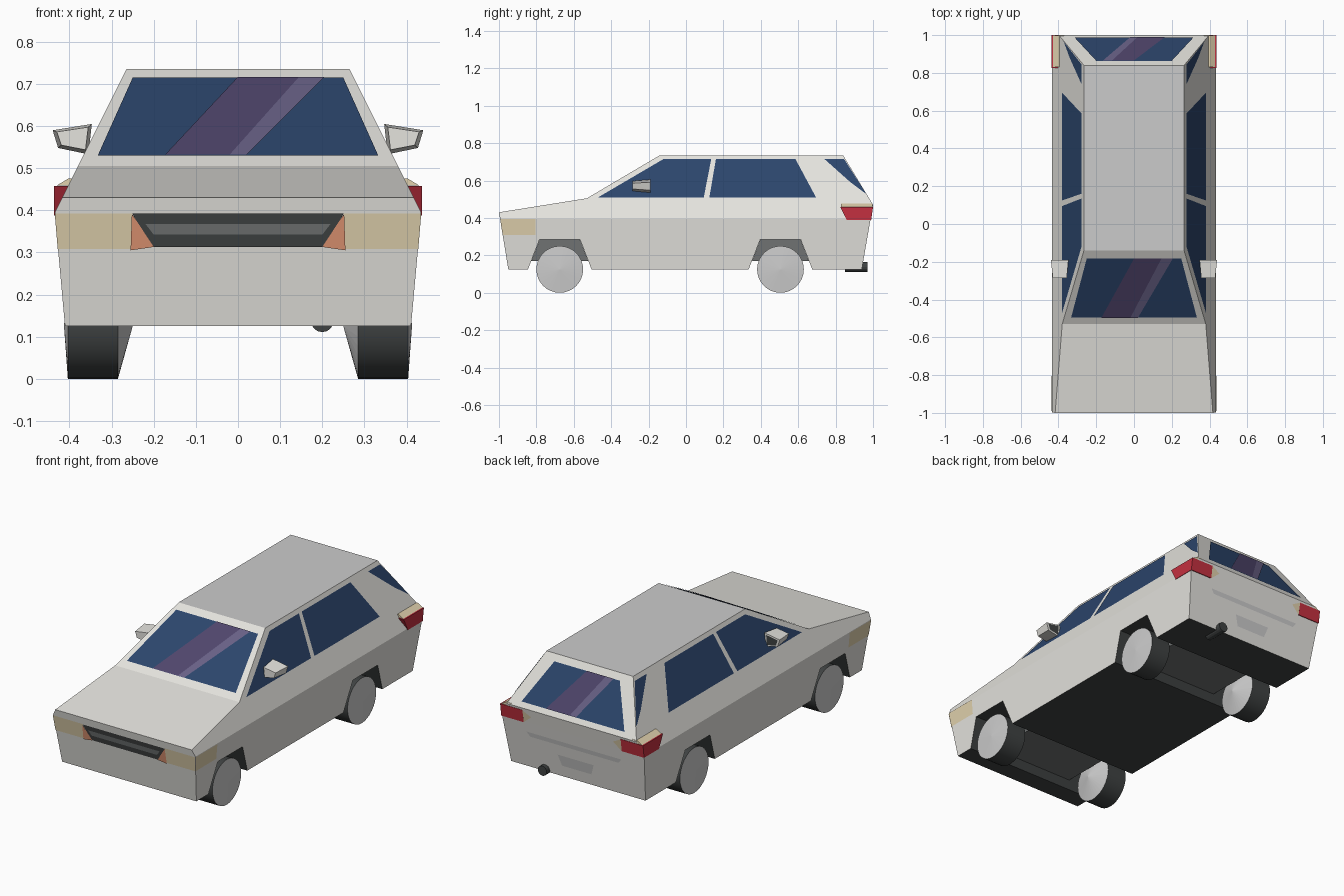
import bpy, bmesh, math
from mathutils import Vector, Matrix

if "Cube" in bpy.data.objects:
    bpy.data.objects.remove(bpy.data.objects["Cube"])


def mat(name, r, g, b):
    m = bpy.data.materials.new(name)
    m.diffuse_color = (r, g, b, 1)
    m.use_nodes = True
    m.node_tree.nodes["Principled BSDF"].inputs["Base Color"].default_value = m.diffuse_color
    return m


PAINT = mat("paint", .78, .77, .73)
ROOF = mat("roof_grey", .66, .66, .66)
DARK = mat("dark", .05, .055, .055)
GLASS = mat("glass", .025, .06, .15)
PURPLE = mat("reflection", .08, .06, .15)
LILAC = mat("bright_reflection", .14, .12, .24)
BEIGE = mat("lamp", .75, .64, .42)
ORANGE = mat("indicator", .75, .3, .17)
RED = mat("tail_red", .55, .03, .05)
TRIM = mat("trim", .16, .17, .17)
HUB = mat("hub", .6, .6, .6)


def finish(name, bm, *mats):
    me = bpy.data.meshes.new(name)
    bm.to_mesh(me)
    bm.free()
    for m in mats:
        me.materials.append(m)
    ob = bpy.data.objects.new(name, me)
    bpy.context.collection.objects.link(ob)
    return ob


def panel(name, pts, m):
    """Flat polygon facing away from the middle of the car."""
    bm = bmesh.new()
    f = bm.faces.new([bm.verts.new(p) for p in pts])
    f.normal_update()
    if f.normal.dot(f.calc_center_median() - Vector((0, f.calc_center_median().y * .5, .35))) < 0:
        f.normal_flip()
    return finish(name, bm, m)


def hull(name, pts, m):
    bm = bmesh.new()
    for p in pts:
        bm.verts.new(p)
    bmesh.ops.convex_hull(bm, input=bm.verts)
    bmesh.ops.recalc_face_normals(bm, faces=bm.faces)
    return finish(name, bm, m)


# Surfaces of the shell
WAIST = .395


def half_width(z):
    return .435 - (z - WAIST) * .5 if z > WAIST else .435 - (WAIST - z) * .09


def nose_y(z): return -1 + (.43 - z) * .164
def tail_y(z): return 1 - (.47 - z) * .174
def screen_y(z): return -.53 + (z - .505) * 1.696
def gate_y(z): return .84 + (.735 - z) * .604


def on_side(s, yz, e=.003):
    return [(s * (half_width(z) + e), y, z) for y, z in yz]


def on_end(surf, d, xz, e=.003):
    return [(x, surf(z) + d * e, z + (e if surf in (screen_y, gate_y) else 0)) for x, z in xz]


# Body shell: side outline, width follows height
AXLES = (-.675, .505)
ARCH = ((-.17, .125), (-.108, .285), (.108, .285), (.17, .125))
lower = [(nose_y(WAIST), WAIST), (-.95, .125)]
for c in AXLES:
    lower += [(c + dy, z) for dy, z in ARCH]
lower += [(.94, .125), (tail_y(WAIST), WAIST)]
upper = [(1, .47), (.84, .735), (-.14, .735), (-.53, .505), (-1, .43)]
outline = lower + upper
bm = bmesh.new()
R, L = [[bm.verts.new((s * half_width(z), y, z)) for y, z in outline] for s in (1, -1)]
n, k = len(outline), len(lower)
for V in (R, L):
    bm.faces.new(V[:k])
    bm.faces.new(V[k - 1:] + [V[0]])
for i in range(n):
    j = (i + 1) % n
    f = bm.faces.new((R[i], R[j], L[j], L[i]))
    if 1 <= i < k - 2:
        f.material_index = 1          # underside and arches
    elif outline[i][1] == outline[j][1] == .735:
        f.material_index = 2          # roof
bmesh.ops.recalc_face_normals(bm, faces=bm.faces)
finish("body", bm, PAINT, DARK, ROOF)

# Inner wheel housings across the floor
for nm, c in zip(("front", "rear"), AXLES):
    hull(nm + "_wheel_housing",
         [(x, c + dy, z) for x in (-.25, .25)
          for dy, z in ((-.152, .17), (-.108, .284), (.108, .284), (.152, .17))], TRIM)


# Wheels: lathed tyre with shallow conical faces
def wheel(name, s, y, seg=32):
    bm = bmesh.new()
    vs = [bm.verts.new((s * x, 0, r)) for r, x in ((0, .25), (.125, .285), (.125, .404), (0, .413))]
    es = [bm.edges.new(p) for p in zip(vs, vs[1:])]
    bmesh.ops.spin(bm, geom=vs + es, cent=(0, 0, 0), axis=(1, 0, 0),
                   angle=2 * math.pi, steps=seg, use_duplicate=False)
    bmesh.ops.remove_doubles(bm, verts=bm.verts, dist=1e-4)
    bmesh.ops.recalc_face_normals(bm, faces=bm.faces)
    for f in bm.faces:
        f.material_index = 0 if len(f.verts) == 4 else 1
        f.smooth = len(f.verts) == 4
    for e in bm.edges:
        if len({f.material_index for f in e.link_faces}) > 1:
            e.smooth = False
    finish(name, bm, DARK, HUB).location = (0, y, .125)


# Paired parts
for side, s in (("right", 1), ("left", -1)):
    for nm, c in zip(("front", "rear"), AXLES):
        wheel(f"{side}_{nm}_wheel", s, c)
    # side glass
    for nm, yz in (("front_window", ((-.47, .51), (-.12, .715), (.135, .715), (.095, .51))),
                   ("rear_window", ((.125, .51), (.16, .715), (.585, .715), (.695, .51))),
                   ("quarter_window", ((.74, .715), (.845, .715), (.965, .527), (.88, .59)))):
        panel(f"{side}_{nm}", on_side(s, yz), GLASS)
    # headlamp wrapping round the corner, and indicator
    panel(f"{side}_headlamp", on_end(nose_y, -1, [(s * x, z) for x, z in
          ((.25, .393), (.435, .393), (.428, .308), (.25, .308))]), BEIGE)
    panel(f"{side}_headlamp_side", on_side(s, ((-.993, .393), (-.805, .393), (-.805, .31), (-.98, .31))), BEIGE)
    panel(f"{side}_indicator", on_end(nose_y, -1, [(s * x, z) for x, z in
          ((.252, .392), (.2, .313), (.255, .305))], .007), ORANGE)
    # tail lamp
    hull(f"{side}_tail_lamp", [(s * x, y, z) for x, y, z in (
        (.437, .825, .458), (.437, .86, .388), (.437, .99, .388), (.437, 1, .458),
        (.3, .99, .388), (.3, 1, .458), (.38, .825, .458), (.38, .86, .388))], RED)
    hull(f"{side}_tail_lamp_cap", [(s * x, y, z) for z, w in ((.459, .43), (.476, .402))
         for x, y in ((w, .83), (w, .998), (.37, .998), (.37, .83))], BEIGE)
    panel(f"{side}_reversing_lamp", on_end(tail_y, 1, [(s * x, z) for x, z in
          ((.3, .457), (.3, .388), (.25, .43))]), BEIGE)
    # door mirror and its dark glass
    mx = ((.347, .605), (.44, .59), (.427, .548), (.355, .533))
    hull(f"{side}_mirror", [(s * x, -.19, z) for x, z in mx] +
         [(s * (.39 + (x - .39) * .8), -.285, .575 + (z - .575) * .75) for x, z in mx], PAINT)
    panel(f"{side}_mirror_glass", [(s * (.393 + (x - .393) * .75), -.188, .57 + (z - .57) * .75)
                                   for x, z in mx], DARK)

# Windscreen and tailgate glass with slanted reflections
for nm, surf, d, top, bot, m in (("windscreen", screen_y, -1, (.25, .712), (.333, .527), 1),
                                 ("rear_glass", gate_y, 1, (.2, .7), (.315, .495), -1)):
    (tx, tz), (bx, bz) = top, bot
    panel(nm, on_end(surf, d, [(-bx, bz), (bx, bz), (tx, tz), (-tx, tz)]), GLASS)
    for tag, b0, b1, t0, t1, c in (("_reflection", -.52, -.06, 0, .58, PURPLE),
                                   ("_bright_reflection", -.06, .06, .58, .82, LILAC)):
        panel(nm + tag, on_end(surf, d, [(m * b0 * bx, bz), (m * b1 * bx, bz),
                                         (m * t1 * tx, tz), (m * t0 * tx, tz)], .005), c)

# Grille
panel("grille", on_end(nose_y, -1, [(-.25, .392), (.25, .392), (.21, .313), (-.21, .313)], .005), DARK)
panel("grille_bar", on_end(nose_y, -1, [(-.22, .368), (.22, .368), (.2, .342), (-.2, .342)], .008), TRIM)

# Tailgate strip, blank plate and exhaust
panel("rear_strip", on_end(tail_y, 1, [(-.29, .335), (.29, .335), (.27, .31), (-.27, .31)]), HUB)
panel("rear_plate", on_end(tail_y, 1, [(-.11, .25), (.11, .25), (.09, .19), (-.09, .19)]),
      mat("plate", .85, .85, .83))
bm = bmesh.new()
bmesh.ops.create_cone(bm, cap_ends=True, segments=16, radius1=.027, radius2=.027, depth=.12,
                      matrix=Matrix.Translation((.2, .91, .138)) @ Matrix.Rotation(math.pi / 2, 4, 'X'))
finish("exhaust", bm, DARK)
